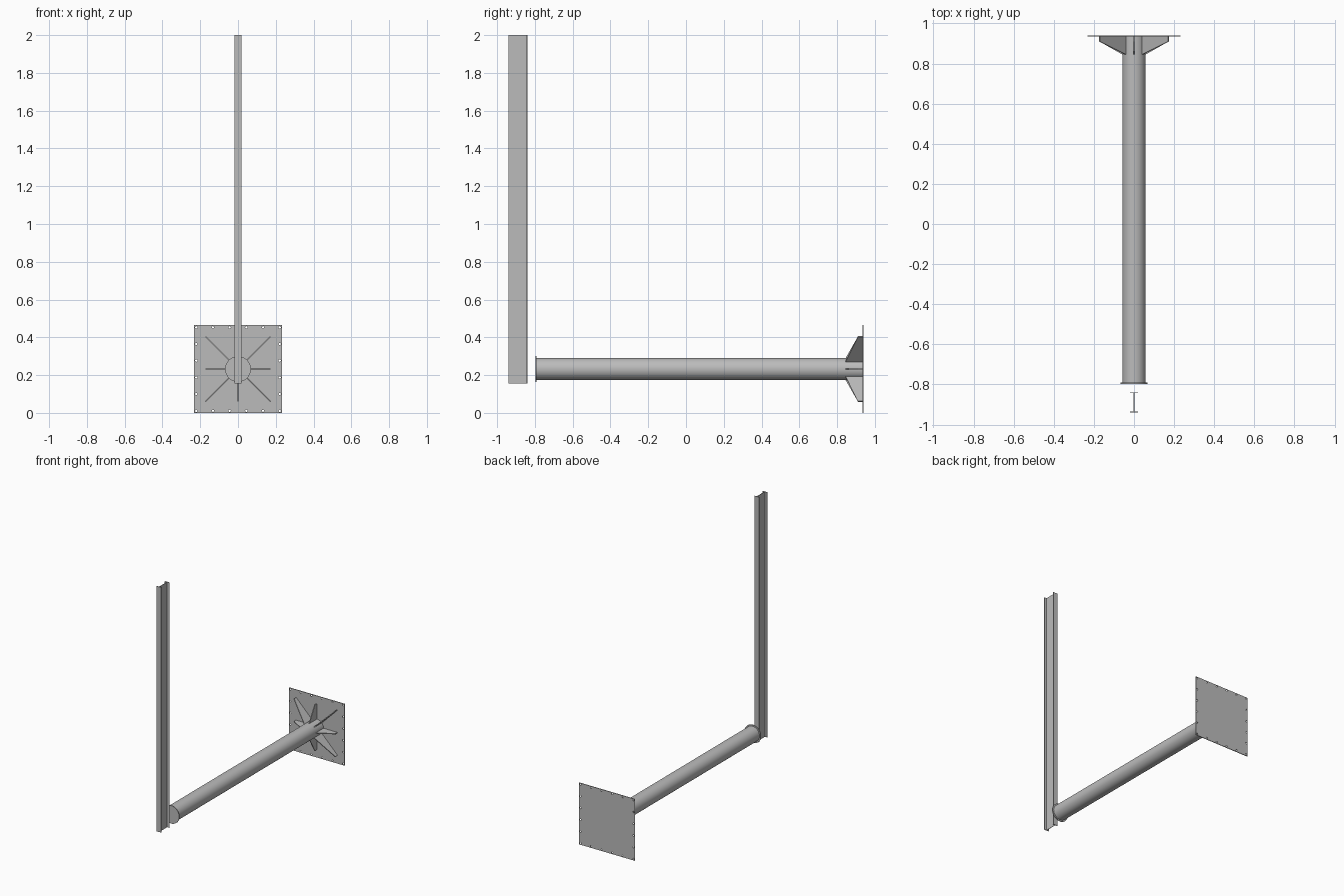
import bpy, bmesh, math
from mathutils import Matrix, Vector

default = bpy.data.objects.get("Cube")
if default:
    bpy.data.objects.remove(default, do_unlink=True)

steel = bpy.data.materials.new("steel_grey")
steel.use_nodes = True
GREY = (0.5, 0.5, 0.5, 1)
steel.diffuse_color = GREY
steel.node_tree.nodes["Principled BSDF"].inputs["Base Color"].default_value = GREY

AXIS_Z = 0.232          # height of the pipe axis
BACK = 0.94             # rear face of the base plate
PIPE_R = 0.058
TO_Y = Matrix.Rotation(math.pi / 2, 4, "X")   # local z becomes -y


def add_mesh(name, mesh, matrix):
    mesh.transform(matrix)
    mesh.materials.clear()
    mesh.materials.append(steel)
    obj = bpy.data.objects.new(name, mesh)
    bpy.context.collection.objects.link(obj)
    return obj


def prism(name, outline, depth, matrix=Matrix()):
    """Extrude an xy outline along local z."""
    bm = bmesh.new()
    face = bm.faces.new([bm.verts.new((x, y, 0)) for x, y in outline])
    top = bmesh.ops.extrude_face_region(bm, geom=[face])["geom"]
    bmesh.ops.translate(bm, vec=(0, 0, depth),
                        verts=[v for v in top if isinstance(v, bmesh.types.BMVert)])
    bmesh.ops.recalc_face_normals(bm, faces=bm.faces)
    mesh = bpy.data.meshes.new(name)
    bm.to_mesh(mesh)
    bm.free()
    return add_mesh(name, mesh, matrix)


def circle(radius, sides, cx=0, cy=0):
    steps = [2 * math.pi * i / sides for i in range(sides)]
    return [(cx + radius * math.cos(a), cy + radius * math.sin(a)) for a in steps]


def rod(name, radius, y0, y1):
    obj = prism(name, circle(radius, 40), y1 - y0,
                Matrix.Translation((0, y1, AXIS_Z)) @ TO_Y)
    for poly in obj.data.polygons:
        poly.use_smooth = abs(poly.normal.y) < 0.5
    bpy.ops.object.select_all(action="DESELECT")
    obj.select_set(True)
    bpy.context.view_layer.objects.active = obj
    bpy.ops.object.shade_smooth_by_angle(angle=math.radians(30))


# Upright I-beam: two flanges and a web
half_w, half_d, flange, web = 0.019, 0.05, 0.004, 0.0015
quarter = [(half_w, half_d), (half_w, half_d - flange), (web, half_d - flange)]
right = quarter + [(x, -y) for x, y in reversed(quarter)]
section = right + [(-x, y) for x, y in reversed(right)]
prism("upright_beam", section, 1.845, Matrix.Translation((0, -0.89, 0.155)))

# Horizontal pipe and its end cap
rod("pipe", PIPE_R, -0.792, BACK - 0.005)
rod("pipe_end_cap", 0.068, -0.797, -0.791)

# Base plate with a row of bolt holes along every edge
half, pitch = 0.232, 0.0884
curve = bpy.data.curves.new("base_plate_outline", "CURVE")
curve.dimensions = "2D"
curve.fill_mode = "BOTH"
curve.extrude = 0.0025
loops = [[(-half, -half), (half, -half), (half, half), (-half, half)]]
for i in range(6):
    for j in range(6):
        if i in (0, 5) or j in (0, 5):
            loops.append(circle(0.006, 12, (i - 2.5) * pitch, (j - 2.5) * pitch))
for loop in loops:
    spline = curve.splines.new("POLY")
    spline.points.add(len(loop) - 1)
    for point, (x, y) in zip(spline.points, loop):
        point.co = (x, y, 0, 1)
    spline.use_cyclic_u = True
outline = bpy.data.objects.new("base_plate_outline", curve)
plate_mesh = bpy.data.meshes.new_from_object(outline)
bpy.data.objects.remove(outline)
plate = add_mesh("base_plate", plate_mesh,
                 Matrix.Translation((0, BACK - 0.0025, AXIS_Z)) @ TO_Y)
for poly in plate.data.polygons:
    poly.use_smooth = False

# Eight tapered stiffener ribs around the pipe; the diagonal ones reach further
for k in range(8):
    reach = 0.172 * (math.sqrt(2) if k % 2 else 1)
    profile = [(PIPE_R - 0.004, 0.845), (PIPE_R, 0.845), (reach, 0.91),
               (reach, BACK - 0.004), (PIPE_R - 0.004, BACK - 0.004)]
    turn = Matrix.Rotation(k * math.pi / 4, 4, "Y")
    prism(f"stiffener_rib_{k + 1}", profile, 0.006,
          Matrix.Translation((0, 0, AXIS_Z)) @ turn @ Matrix.Translation((0, 0, -0.003)))
